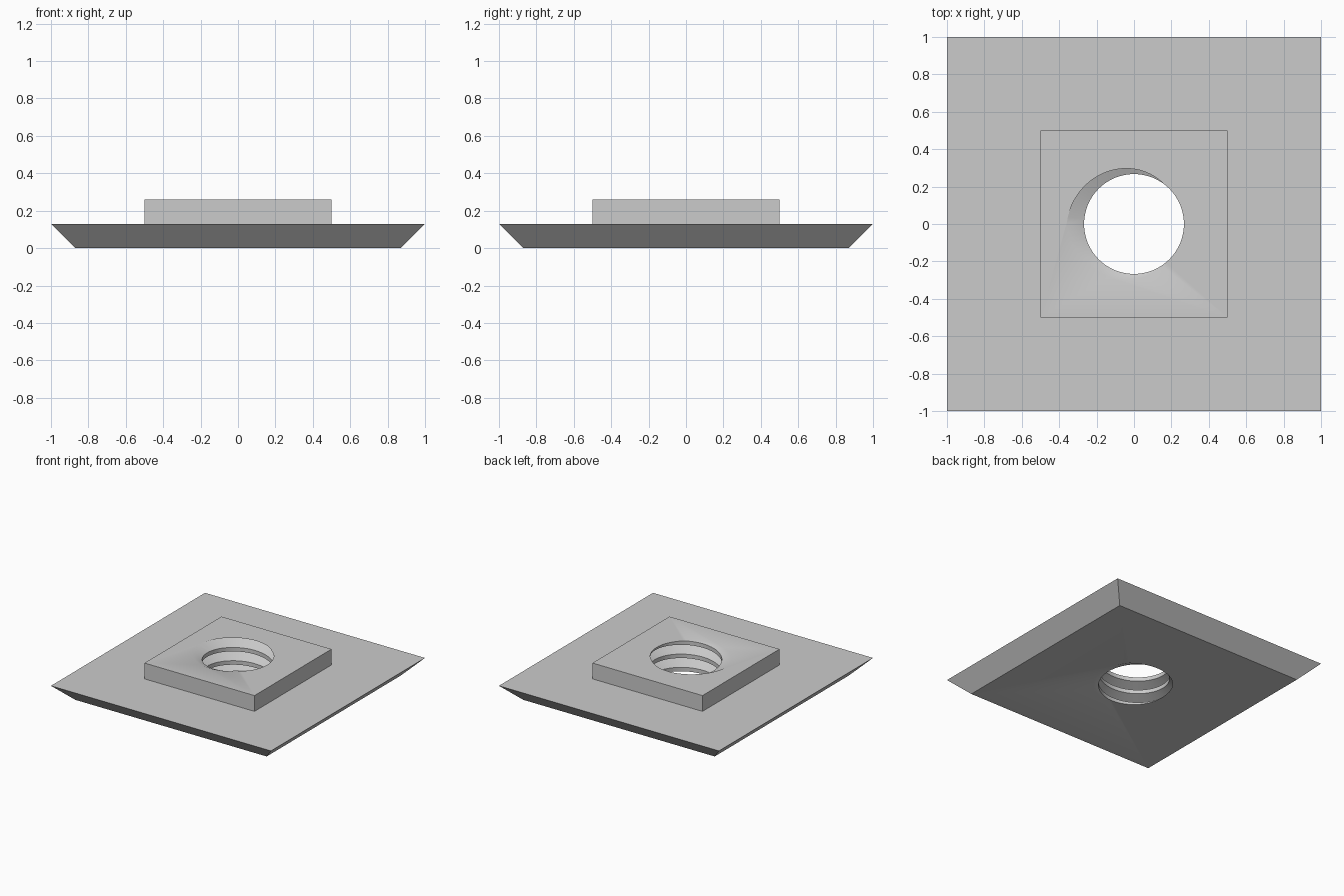
import bpy
import bmesh
from math import cos, sin, pi, radians

cube = bpy.data.objects.get("Cube")
if cube:
    bpy.data.objects.remove(cube, do_unlink=True)

HEIGHT = 0.26
MINOR, MAJOR = 0.267, 0.36      # thread crest and root radii
PITCH = 0.109
GROOVE = 0.35 * PITCH           # half width of the groove
STEPS = 64                      # segments per turn
TURNS = 5

grey = bpy.data.materials.new("plain_grey")
grey.use_nodes = True
grey.diffuse_color = (0.6, 0.6, 0.6, 1)
grey.node_tree.nodes["Principled BSDF"].inputs["Base Color"].default_value = (0.6, 0.6, 0.6, 1)


def finish(bm, name):
    bmesh.ops.recalc_face_normals(bm, faces=bm.faces)
    mesh = bpy.data.meshes.new(name)
    bm.to_mesh(mesh)
    bm.free()
    mesh.materials.append(grey)
    obj = bpy.data.objects.new(name, mesh)
    bpy.context.collection.objects.link(obj)
    return obj


def square_stack(name, levels):
    """Loft of squares given as (half width, height)."""
    bm = bmesh.new()
    rings = [[bm.verts.new((sx * h, sy * h, z))
              for sx, sy in ((-1, -1), (1, -1), (1, 1), (-1, 1))] for h, z in levels]
    for low, high in zip(rings, rings[1:]):
        for k in range(4):
            m = (k + 1) % 4
            bm.faces.new((low[k], low[m], high[m], high[k]))
    bm.faces.new(rings[0][::-1])
    bm.faces.new(rings[-1])
    return finish(bm, name)


def thread_solid(name):
    """Right-handed threaded rod; its root leaves the top face at -x."""
    bm = bmesh.new()
    profile = ((MINOR, -GROOVE), (MAJOR, 0), (MINOR, GROOVE))
    count = STEPS * TURNS
    start = HEIGHT - 3.5 * PITCH
    rows = []
    for i in range(count + 1):
        a = 2 * pi * i / STEPS
        z = start + PITCH * i / STEPS
        rows.append([bm.verts.new((r * cos(a), r * sin(a), z + dz)) for r, dz in profile])
    for i in range(count):
        lo, hi = rows[i], rows[i + 1]
        # Two groove flanks
        for j in range(2):
            bm.faces.new((lo[j], hi[j], hi[j + 1], lo[j + 1]))
        # Flat crest up to the next turn
        if i + STEPS < count:
            up, up_hi = rows[i + STEPS], rows[i + STEPS + 1]
            bm.faces.new((lo[2], hi[2], up_hi[0], up[0]))
    # Close both ends with fans
    bottom, top = bm.verts.new((0, 0, start)), bm.verts.new((0, 0, start + PITCH * TURNS))
    first = [rows[i][0] for i in range(STEPS + 1)] + [rows[0][2], rows[0][1]]
    last = [rows[i][2] for i in range(count - STEPS, count + 1)] + [rows[-1][1], rows[-1][0]]
    for centre, loop in ((bottom, first), (top, last)):
        for p, q in zip(loop, loop[1:] + loop[:1]):
            bm.faces.new((centre, p, q))
    return finish(bm, name)


# Bevelled plate with a raised square boss
plate = square_stack("threaded_plate", ((0.87, 0), (1, 0.13), (0.5, 0.13), (0.5, HEIGHT)))

# Threaded hole
cutter = thread_solid("thread_cutter")
cutter.hide_render = True
cut = plate.modifiers.new("threaded_hole", 'BOOLEAN')
cut.operation = 'DIFFERENCE'
cut.solver = 'EXACT'
cut.object = cutter
bpy.ops.object.select_all(action='DESELECT')
plate.select_set(True)
bpy.context.view_layer.objects.active = plate
bpy.ops.object.modifier_apply(modifier=cut.name)
bpy.data.objects.remove(cutter, do_unlink=True)

bpy.ops.object.shade_smooth_by_angle(angle=radians(30))
